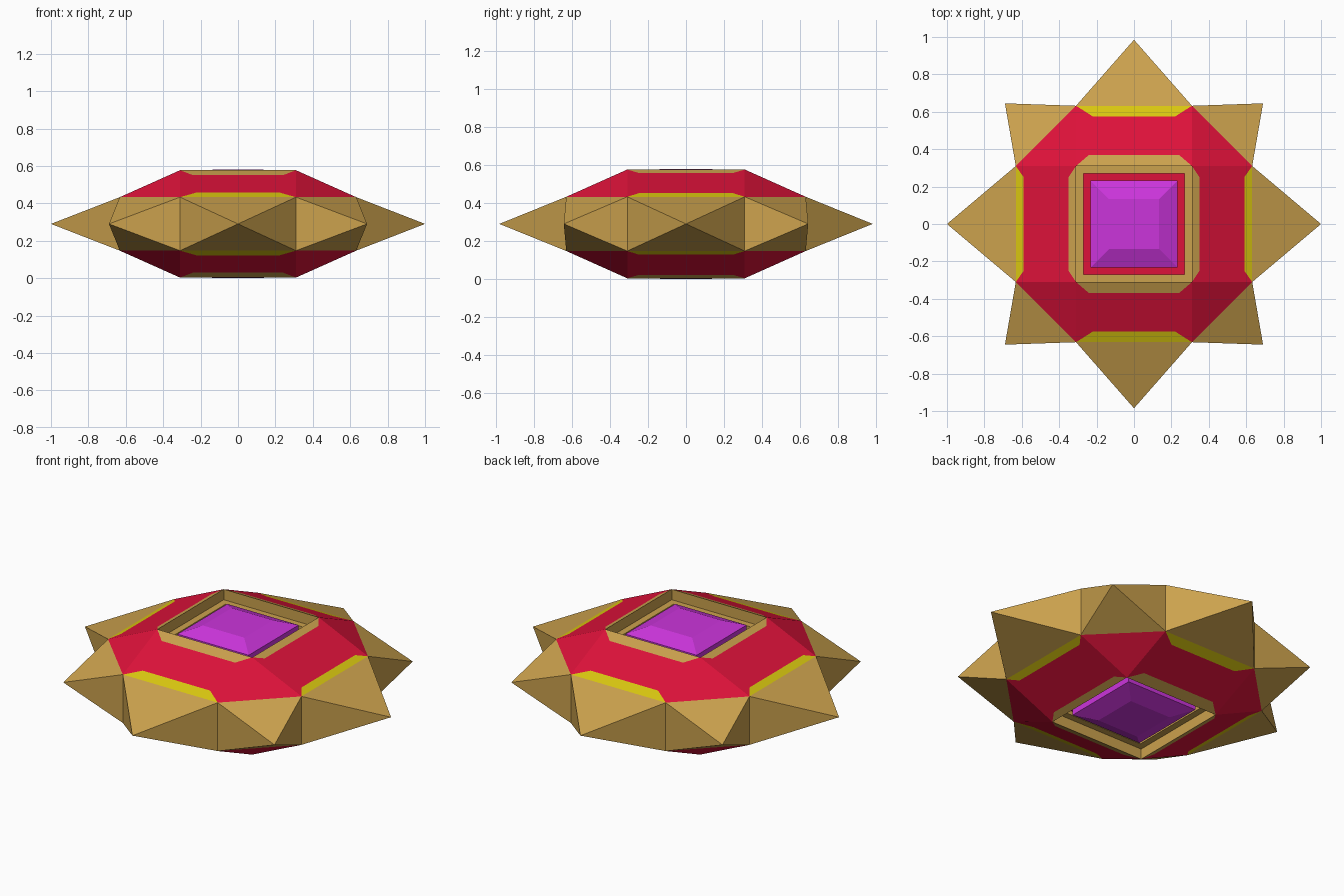
import bpy
from mathutils import Vector

if "Cube" in bpy.data.objects:
    bpy.data.objects.remove(bpy.data.objects["Cube"])

MID = 0.29               # height of the horizontal symmetry plane
TOP, RING = 0.287, 0.143  # half heights of the flat cap and of the spike band
IN, OUT = 0.31, 0.632    # cap half width, spike band radius
LEDGE, FLOOR = 0.225, 0.20

GOLD = (0.60, 0.36, 0.075, 1)
RED = (0.73, 0.006, 0.042, 1)
YELLOW = (0.70, 0.57, 0.005, 1)
PURPLE = (0.60, 0.035, 0.71, 1)


def material(name, color):
    m = bpy.data.materials.new(name)
    m.diffuse_color = color
    m.use_nodes = True
    m.node_tree.nodes["Principled BSDF"].inputs["Base Color"].default_value = m.diffuse_color
    return m


MATS = {n: material(n, c) for n, c in
        (("gold", GOLD), ("red", RED), ("yellow", YELLOW), ("purple", PURPLE))}


def turn(p, k):
    """Rotate a point (along, outward, height) to side k."""
    x, y, z = p
    for _ in range(k):
        x, y = -y, x
    return Vector((x, y, z))


def build(name, mat, polys):
    """polys: list of (points, facing direction) around the mid plane."""
    verts, faces, index = [], [], {}
    for pts, facing in polys:
        n = Vector((0, 0, 0))
        for a, b in zip(pts, pts[1:] + pts[:1]):
            n += a.cross(b)
        if n.dot(facing) < 0:
            pts = pts[::-1]
        face = []
        for p in pts:
            key = tuple(round(c, 5) for c in p)
            if key not in index:
                index[key] = len(verts)
                verts.append((p.x, p.y, p.z + MID))
            face.append(index[key])
        faces.append(face)
    me = bpy.data.meshes.new(name)
    me.from_pydata(verts, [], faces)
    me.materials.append(MATS[mat])
    ob = bpy.data.objects.new(name, me)
    bpy.context.collection.objects.link(ob)


def around(polys_for_side, both=True):
    """Repeat a side's polygons four times, mirrored above and below."""
    out = []
    for k in range(4):
        for pts, facing in polys_for_side(k):
            for s in ((1, -1) if both else (1,)):
                flip = lambda p: turn((p[0], p[1], p[2] * s), k)
                out.append(([flip(p) for p in pts], flip(facing)))
    return out


def slope(u, v):
    return (u, v, TOP - (v - IN) / (OUT - IN) * (TOP - RING))


def strips(k):
    """Inner and outer trim outlines on one sloping side."""
    gu, gv, yu, yv = (0.24, 0.37, 0.22, 0.575) if k % 2 == 0 else (0.25, 0.35, 0.25, 0.59)
    inner = [slope(-IN, IN), slope(-gu, gv), slope(gu, gv), slope(IN, IN)]
    outer = [slope(IN, OUT), slope(yu, yv), slope(-yu, yv), slope(-IN, OUT)]
    return inner, outer


UP = (0, 0.4, 1)


# Red shell: sloping sides and corner triangles
def shell(k):
    inner, outer = strips(k)
    corner = [(IN, IN, TOP), (IN, OUT, RING), (OUT, IN, RING)]
    return [(inner + outer, UP), (corner, (0.4, 0.4, 1))]


build("shell", "red", around(shell))
build("inner_trim", "gold", around(lambda k: [(strips(k)[0], UP)]))
build("outer_trim", "yellow", around(lambda k: [(strips(k)[1], UP)]))


# Eight pyramid spikes around the band
def spike(a, b, apex, facing):
    (ax, ay), (bx, by) = a, b
    c = [(ax, ay, RING), (bx, by, RING), (bx, by, -RING), (ax, ay, -RING)]
    return [([c[i], c[(i + 1) % 4], apex], facing) for i in range(4)]


def spikes(k):
    tip = 0.985 if k % 2 == 0 else 1.0
    diag = (0.69, 0.645, 0) if k % 2 == 0 else (0.645, 0.69, 0)
    return (spike((-IN, OUT), (IN, OUT), (0, tip, 0), (0, 1, 0)) +
            spike((IN, OUT), (OUT, IN), diag, (1, 1, 0)))


build("spikes", "gold", around(spikes, both=False))


def ring(r1, h1, r2, h2, facing):
    return lambda k: [([(-r1, r1, h1), (r1, r1, h1), (r2, r2, h2), (-r2, r2, h2)], facing)]


# Stepped square recess: wall, ledge and lower wall
build("recess_frame", "gold",
      around(ring(IN, TOP, IN, LEDGE, (0, -1, 0))) +
      around(ring(IN, LEDGE, 0.27, LEDGE, (0, 0, 1))) +
      around(ring(0.27, LEDGE, 0.27, FLOOR, (0, -1, 0))))
build("recess_floor", "red", around(ring(0.27, FLOOR, 0.23, FLOOR, (0, 0, 1))))

# Bevelled square gem, one face on each side of the body
GEM, TABLE = 0.233, 0.135
table = []
for s in (1, -1):
    table.append(([turn((TABLE, TABLE, MID * s), k) for k in range(4)], Vector((0, 0, s))))
build("gem", "purple",
      around(ring(GEM, FLOOR, GEM, 0.25, (0, 1, 0))) +
      around(ring(GEM, 0.25, TABLE, MID, UP)) + table)
